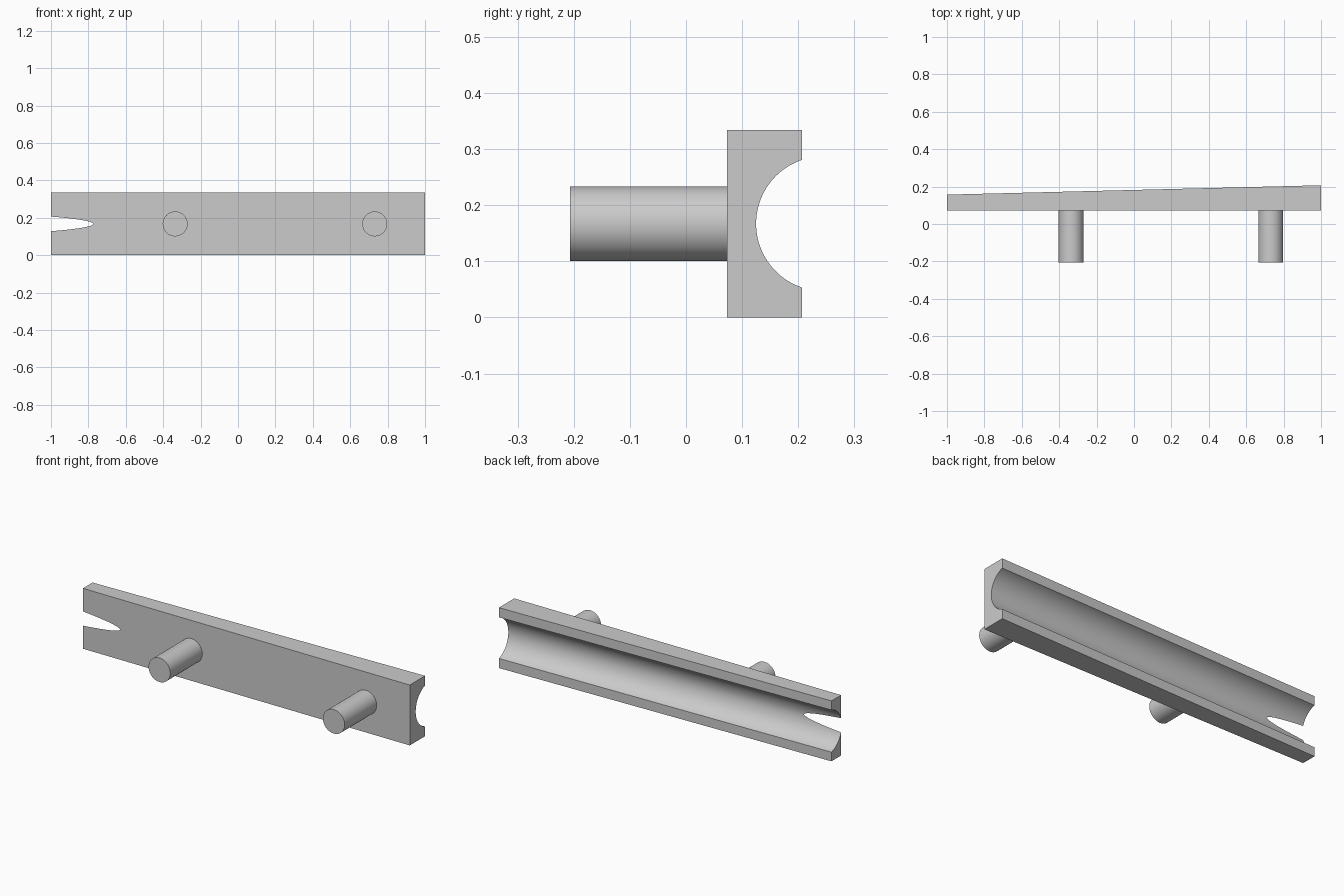
import bpy
import bmesh
import math
from mathutils import Vector

default = bpy.data.objects.get("Cube")
if default:
    bpy.data.objects.remove(default, do_unlink=True)

MID_Z = 0.167
FRONT_Y = 0.073

grey = bpy.data.materials.new("light grey")
grey.use_nodes = True
colour = (0.6, 0.6, 0.6, 1)
grey.diffuse_color = colour
grey.node_tree.nodes["Principled BSDF"].inputs["Base Color"].default_value = colour


def smooth(obj):
    bpy.ops.object.select_all(action='DESELECT')
    obj.select_set(True)
    bpy.context.view_layer.objects.active = obj
    bpy.ops.object.shade_smooth_by_angle(angle=math.radians(30))


def rod(name, start, end, radius, sides):
    """Capped cylinder between two points."""
    start, end = Vector(start), Vector(end)
    axis = end - start
    bpy.ops.mesh.primitive_cylinder_add(
        vertices=sides, radius=radius, depth=axis.length,
        location=(start + end) / 2,
        rotation=axis.to_track_quat('Z', 'Y').to_euler())
    obj = bpy.context.object
    obj.name = name
    obj.data.materials.append(grey)
    return obj


# Wedge-shaped bar: plan outline extruded upwards
bm = bmesh.new()
outline = [(-1, FRONT_Y), (1, FRONT_Y), (1, 0.207), (-1, 0.157)]
base = bm.faces.new([bm.verts.new((x, y, 0)) for x, y in outline])
top = bmesh.ops.extrude_face_region(bm, geom=[base])
raised = [v for v in top["geom"] if isinstance(v, bmesh.types.BMVert)]
bmesh.ops.translate(bm, verts=raised, vec=(0, 0, 0.334))
bmesh.ops.recalc_face_normals(bm, faces=bm.faces)
mesh = bpy.data.meshes.new("grooved_bar")
bm.to_mesh(mesh)
bm.free()
bar = bpy.data.objects.new("grooved_bar", mesh)
bpy.context.collection.objects.link(bar)
mesh.materials.append(grey)

# Slanted round groove that breaks through the front face at one end
slope = 0.0293
cutter = rod("groove_cutter", (-1.2, 0.245 - 2.2 * slope, MID_Z),
             (1.2, 0.245 + 0.2 * slope, MID_Z), 0.12, 128)
cutter.hide_render = True
cut = bar.modifiers.new("groove", 'BOOLEAN')
cut.operation = 'DIFFERENCE'
cut.solver = 'EXACT'
cut.object = cutter
bpy.ops.object.select_all(action='DESELECT')
bpy.context.view_layer.objects.active = bar
bar.select_set(True)
bpy.ops.object.modifier_apply(modifier=cut.name)
bpy.data.objects.remove(cutter, do_unlink=True)
smooth(bar)

# Two round mounting pegs
for name, x in (("right_peg", -0.336), ("left_peg", 0.731)):
    smooth(rod(name, (x, -0.207, MID_Z), (x, FRONT_Y, MID_Z), 0.0665, 64))
